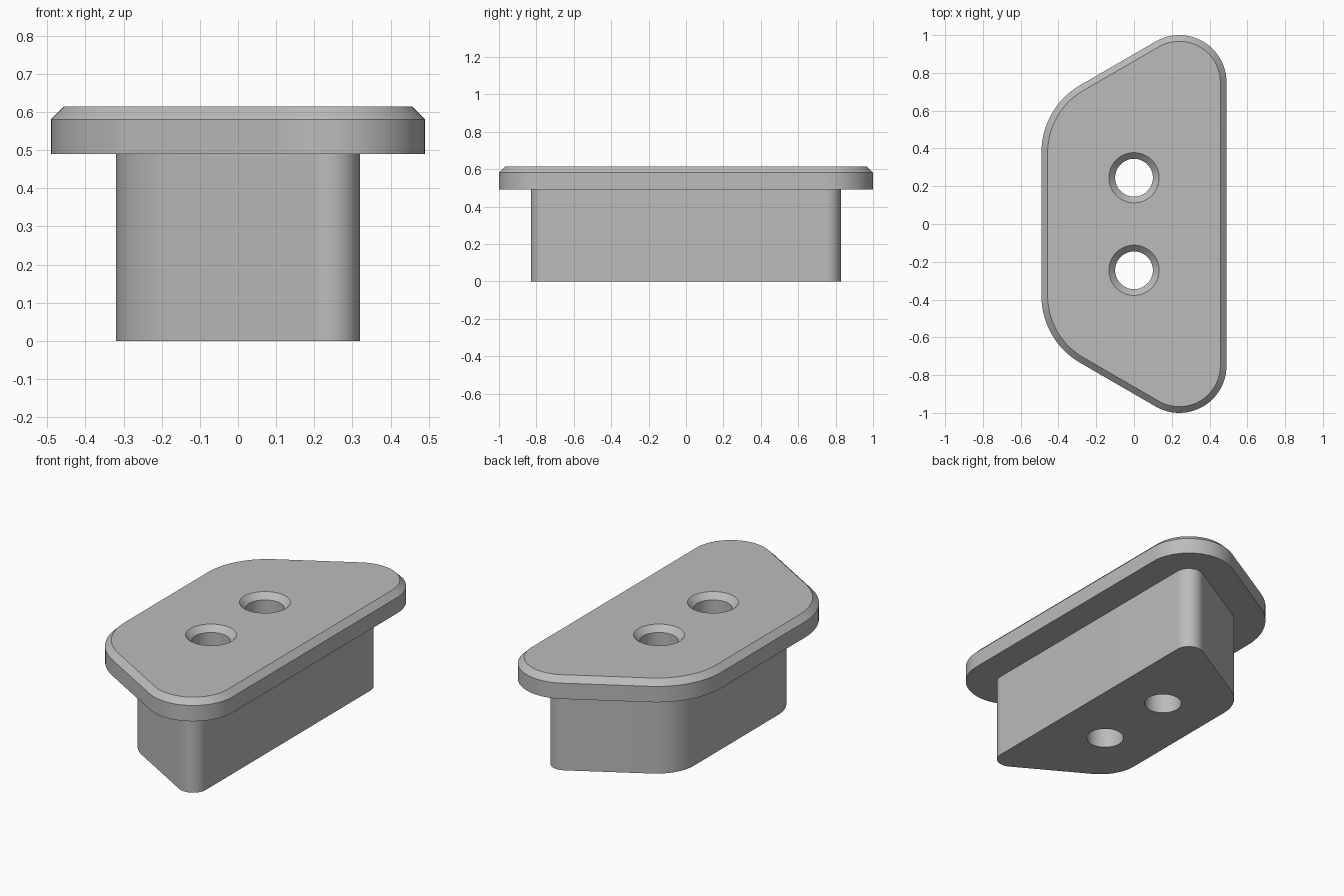
import bpy
import bmesh
from math import cos, sin, radians, tau

cube = bpy.data.objects.get("Cube")
if cube:
    bpy.data.objects.remove(cube)

grey = bpy.data.materials.new("plain grey")
grey.use_nodes = True
colour = (0.5, 0.5, 0.5, 1)
grey.diffuse_color = colour
grey.node_tree.nodes["Principled BSDF"].inputs["Base Color"].default_value = colour


def loft(name, rings):
    """Skin a stack of equal-sized point rings and cap both ends."""
    bm = bmesh.new()
    loops = [[bm.verts.new(p) for p in ring] for ring in rings]
    n = len(loops[0])
    for low, high in zip(loops, loops[1:]):
        for i in range(n):
            j = (i + 1) % n
            bm.faces.new((low[i], low[j], high[j], high[i]))
    bm.faces.new(loops[0][::-1])
    bm.faces.new(loops[-1])
    bmesh.ops.recalc_face_normals(bm, faces=bm.faces)
    mesh = bpy.data.meshes.new(name)
    bm.to_mesh(mesh)
    bm.free()
    mesh.materials.append(grey)
    obj = bpy.data.objects.new(name, mesh)
    bpy.context.collection.objects.link(obj)
    return obj


def outline(inset, z, steps=24):
    """Rounded trapezoid, shrunk evenly by inset."""
    corners = [(0.24, -0.75, 0.25, -90 - 30 + 60, 0)]
    corners = [(0.24, 0.75, 0.25, 0, 120), (-0.08, 0.38, 0.41, 120, 180),
               (-0.08, -0.38, 0.41, 180, 240), (0.24, -0.75, 0.25, 240, 360)]
    points = []
    for x, y, r, start, end in corners:
        for i in range(steps + 1):
            a = radians(start + (end - start) * i / steps)
            points.append((x + (r - inset) * cos(a), y + (r - inset) * sin(a), z))
    return points


def circle(y, r, z, n=64):
    return [(r * cos(tau * i / n), y + r * sin(tau * i / n), z) for i in range(n)]


# Stem, overhanging flange and its chamfered rim
top = 0.614
body = loft("flanged_plug", [outline(0.17, 0), outline(0.17, 0.49), outline(0, 0.49),
                             outline(0, 0.581), outline(0.033, top)])

# Two countersunk through holes
bpy.context.view_layer.objects.active = body
for y in (-0.245, 0.245):
    cutter = loft("hole_cutter", [circle(y, 0.1, -0.1), circle(y, 0.1, top - 0.033),
                                  circle(y, 0.133, top), circle(y, 0.133, top + 0.1)])
    cutter.hide_render = True
    cut = body.modifiers.new("hole", "BOOLEAN")
    cut.operation = "DIFFERENCE"
    cut.solver = "EXACT"
    cut.object = cutter
    bpy.ops.object.modifier_apply(modifier=cut.name)
    bpy.data.objects.remove(cutter)

# Smooth the rounded walls, keep the rims crisp
bpy.ops.object.select_all(action="DESELECT")
body.select_set(True)
bpy.ops.object.shade_smooth_by_angle(angle=radians(25))
